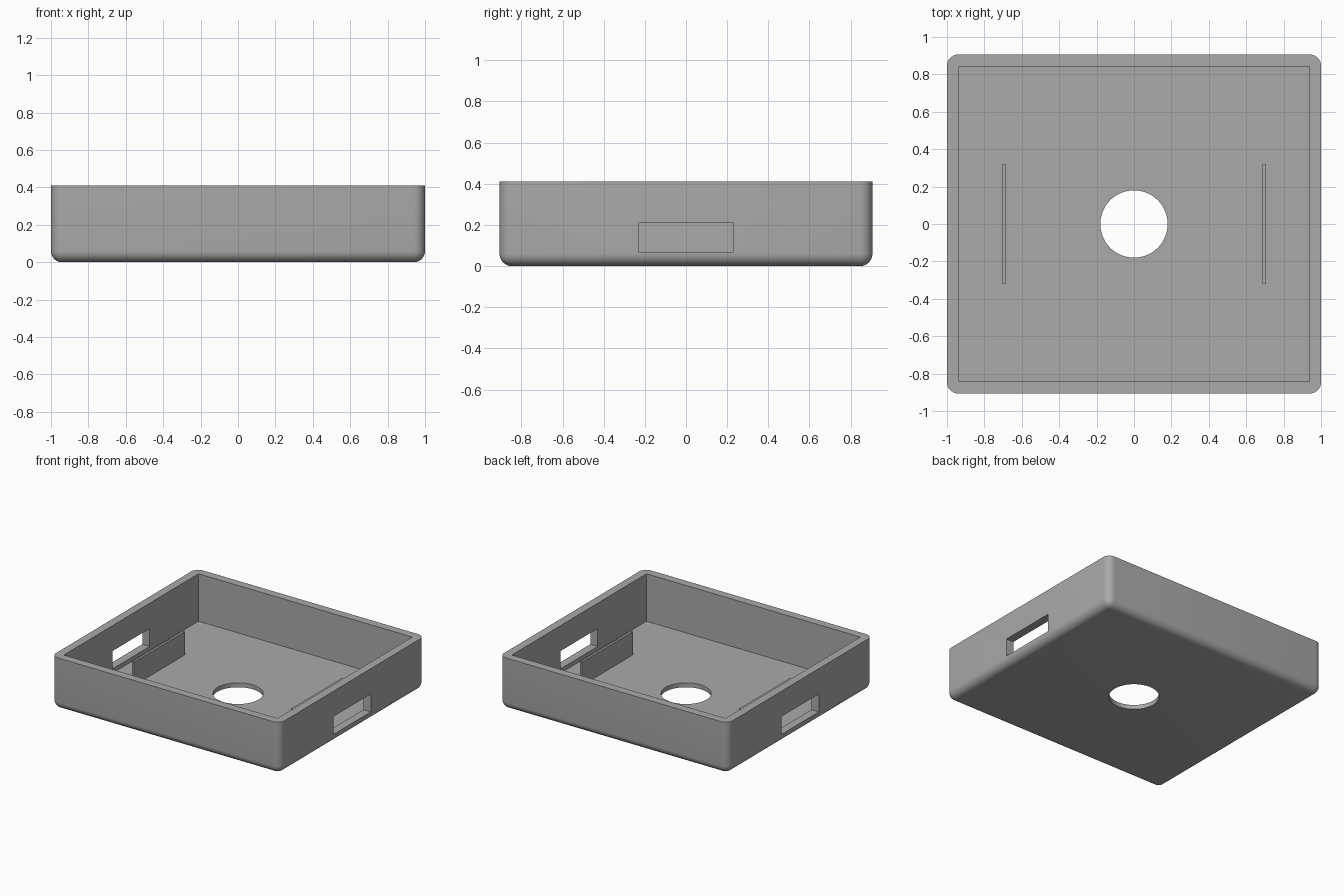
import bpy
import bmesh
import math

default = bpy.data.objects.get("Cube")
if default:
    bpy.data.objects.remove(default, do_unlink=True)

# Main dimensions
HALF_X, HALF_Y, HEIGHT = 1.0, 0.906, 0.41
WALL, FLOOR, RADIUS = 0.065, 0.035, 0.06

grey = bpy.data.materials.new("plain grey")
grey.use_nodes = True
colour = (0.4, 0.4, 0.4, 1)
grey.diffuse_color = colour
grey.node_tree.nodes["Principled BSDF"].inputs["Base Color"].default_value = colour


def finish(name, bm):
    mesh = bpy.data.meshes.new(name)
    bm.to_mesh(mesh)
    bm.free()
    mesh.materials.append(grey)
    obj = bpy.data.objects.new(name, mesh)
    bpy.context.collection.objects.link(obj)
    return obj


def box(name, low, high, rounded=0):
    bm = bmesh.new()
    bmesh.ops.create_cube(bm, size=1)
    for v in bm.verts:
        v.co = [h if c > 0 else l for c, l, h in zip(v.co, low, high)]
    if rounded:
        # Round every edge except the open rim
        edges = [e for e in bm.edges if min(v.co.z for v in e.verts) < high[2] / 2]
        bmesh.ops.bevel(bm, geom=edges, offset=rounded, segments=8,
                        profile=0.5, affect='EDGES')
    return finish(name, bm)


def cut(target, cutter):
    cutter.hide_render = True
    mod = target.modifiers.new("cut", 'BOOLEAN')
    mod.operation, mod.solver, mod.object = 'DIFFERENCE', 'EXACT', cutter
    bpy.context.view_layer.objects.active = target
    bpy.ops.object.modifier_apply(modifier=mod.name)
    bpy.data.objects.remove(cutter, do_unlink=True)


# Rounded tray with a square cavity
tray = box("tray", (-HALF_X, -HALF_Y, 0), (HALF_X, HALF_Y, HEIGHT), RADIUS)
ix, iy = HALF_X - WALL, HALF_Y - WALL
cut(tray, box("cavity_cutter", (-ix, -iy, FLOOR), (ix, iy, HEIGHT + 0.2)))

# Slot through both side walls
cut(tray, box("slot_cutter", (-1.2, -0.232, 0.068), (1.2, 0.232, 0.209)))

# Round hole in the floor
bm = bmesh.new()
bmesh.ops.create_cone(bm, cap_ends=True, segments=64, radius1=0.18, radius2=0.18, depth=0.3)
cut(tray, finish("hole_cutter", bm))

# Upright plates behind the slots
for side, name in ((1, "left_rib"), (-1, "right_rib")):
    x = side * 0.696
    box(name, (x - 0.009, -0.317, FLOOR - 0.01), (x + 0.009, 0.317, 0.22))

# Smooth the rounded edges only
bpy.ops.object.select_all(action='DESELECT')
tray.select_set(True)
bpy.context.view_layer.objects.active = tray
bpy.ops.object.shade_smooth_by_angle(angle=math.radians(30))
